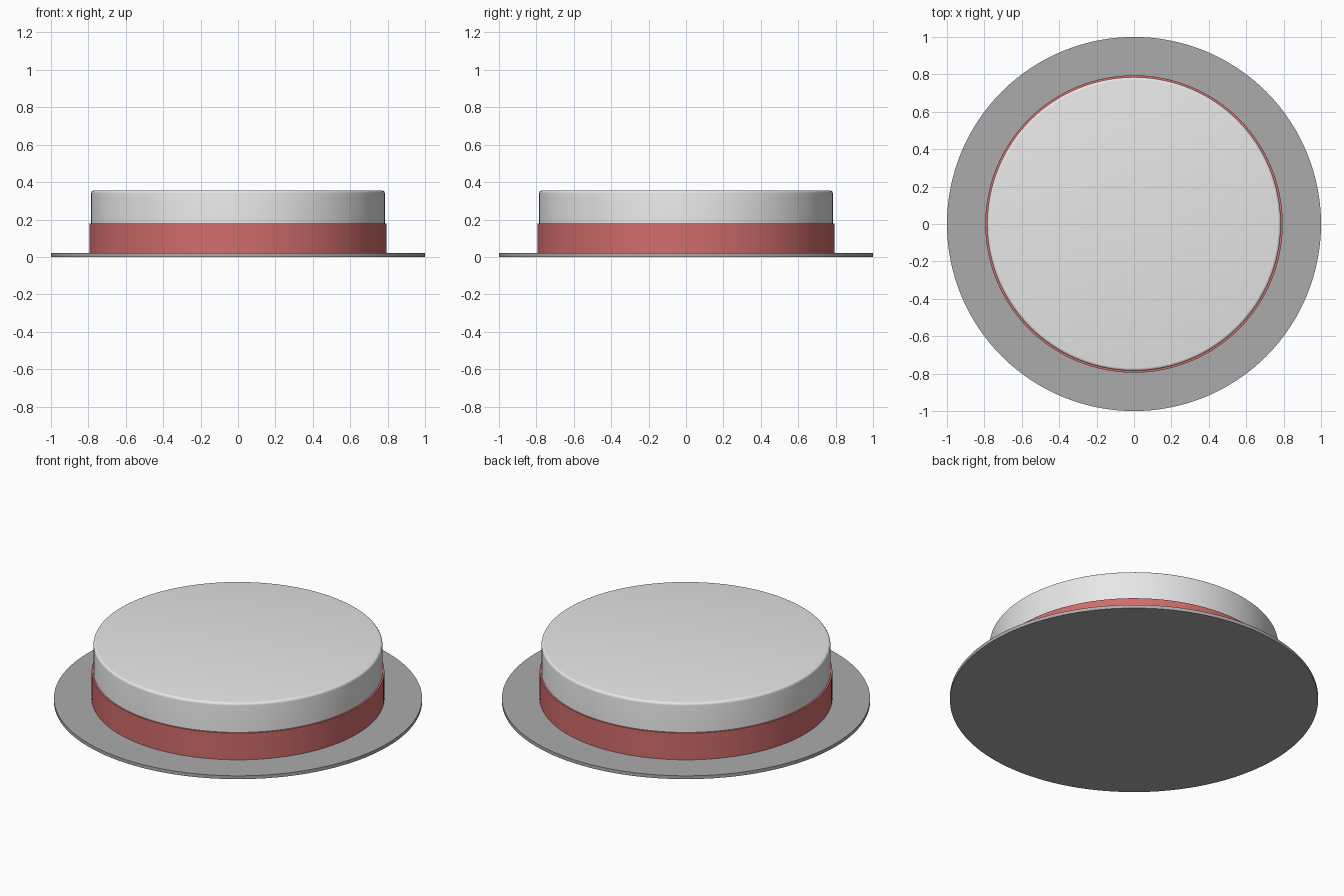
import bpy
import bmesh
import math

cube = bpy.data.objects.get("Cube")
if cube:
    bpy.data.objects.remove(cube, do_unlink=True)


def make_material(name, rgb):
    mat = bpy.data.materials.new(name)
    mat.use_nodes = True
    color = (*rgb, 1.0)
    mat.diffuse_color = color
    mat.node_tree.nodes["Principled BSDF"].inputs["Base Color"].default_value = color
    return mat


def disc(name, radius, bottom, top, mat, rounding=0.0):
    """Upright cylinder, with an optional rounded upper rim."""
    bm = bmesh.new()
    bmesh.ops.create_cone(bm, cap_ends=True, segments=128, radius1=radius,
                          radius2=radius, depth=top - bottom)
    bmesh.ops.translate(bm, verts=bm.verts, vec=(0, 0, (top + bottom) / 2))
    if rounding:
        middle = (top + bottom) / 2
        rim = [e for e in bm.edges if all(v.co.z > middle for v in e.verts)]
        bmesh.ops.bevel(bm, geom=rim, offset=rounding, segments=4,
                        profile=0.5, affect='EDGES')
    mesh = bpy.data.meshes.new(name)
    bm.to_mesh(mesh)
    bm.free()
    mesh.materials.append(mat)
    obj = bpy.data.objects.new(name, mesh)
    bpy.context.collection.objects.link(obj)
    bpy.ops.object.select_all(action='DESELECT')
    obj.select_set(True)
    bpy.context.view_layer.objects.active = obj
    bpy.ops.object.shade_smooth_by_angle(angle=math.radians(35))
    return obj


light_grey = make_material("light grey", (0.8, 0.8, 0.8))
mid_grey = make_material("mid grey", (0.41, 0.41, 0.41))
red = make_material("dusty red", (0.64, 0.15, 0.15))

# Flat round brim, ribbon band, and crown with a softened top edge
disc("brim", 1.0, 0.0, 0.02, mid_grey)
disc("hat_band", 0.795, 0.02, 0.18, red)
disc("crown", 0.785, 0.02, 0.355, light_grey, rounding=0.015)
